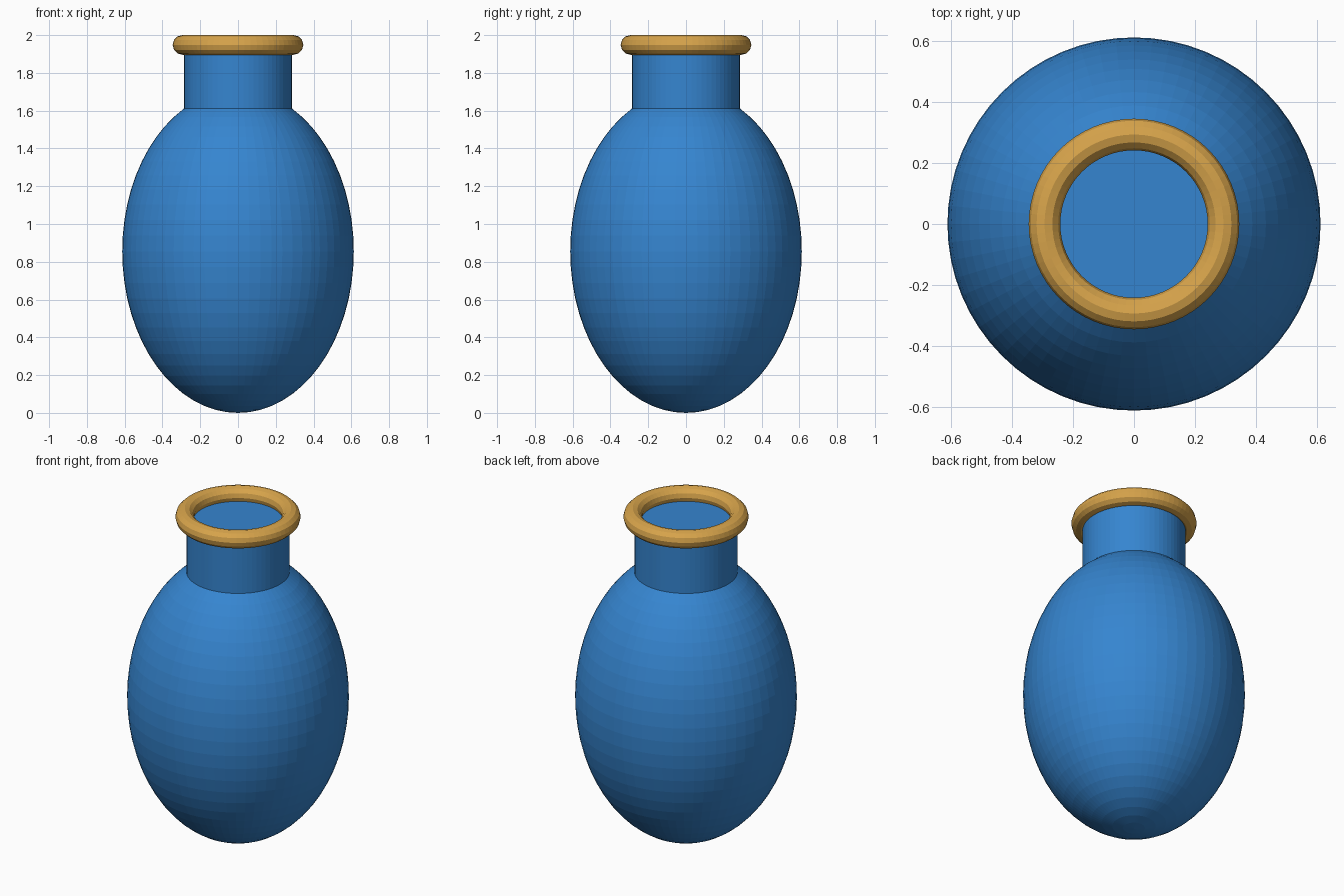
import bpy, math

if "Cube" in bpy.data.objects:
    bpy.data.objects.remove(bpy.data.objects["Cube"])


def material(name, color):
    m = bpy.data.materials.new(name)
    m.diffuse_color = (*color, 1)
    m.use_nodes = True
    m.node_tree.nodes["Principled BSDF"].inputs["Base Color"].default_value = m.diffuse_color
    return m


def finish(name, mat):
    ob = bpy.context.object
    ob.name = name
    ob.data.materials.append(mat)
    bpy.ops.object.transform_apply(location=False, rotation=False, scale=True)
    return ob


blue = material("blue_glaze", (0.036, 0.235, 0.63))
gold = material("gold_glaze", (0.68, 0.37, 0.07))

# Egg-shaped body
bpy.ops.mesh.primitive_uv_sphere_add(segments=64, ring_count=32, radius=1, location=(0, 0, 0.855))
bpy.context.object.scale = (0.613, 0.613, 0.855)
finish("body", blue)

# Straight neck, closed just inside the rim
z0, z1 = 1.58, 1.925
bpy.ops.mesh.primitive_cylinder_add(vertices=64, radius=0.285, depth=z1 - z0,
                                    location=(0, 0, (z0 + z1) / 2))
finish("neck", blue)

# Rounded rim
bpy.ops.mesh.primitive_torus_add(major_segments=64, minor_segments=12, major_radius=0.294,
                                 minor_radius=0.052, location=(0, 0, 1.948))
finish("rim", gold)
